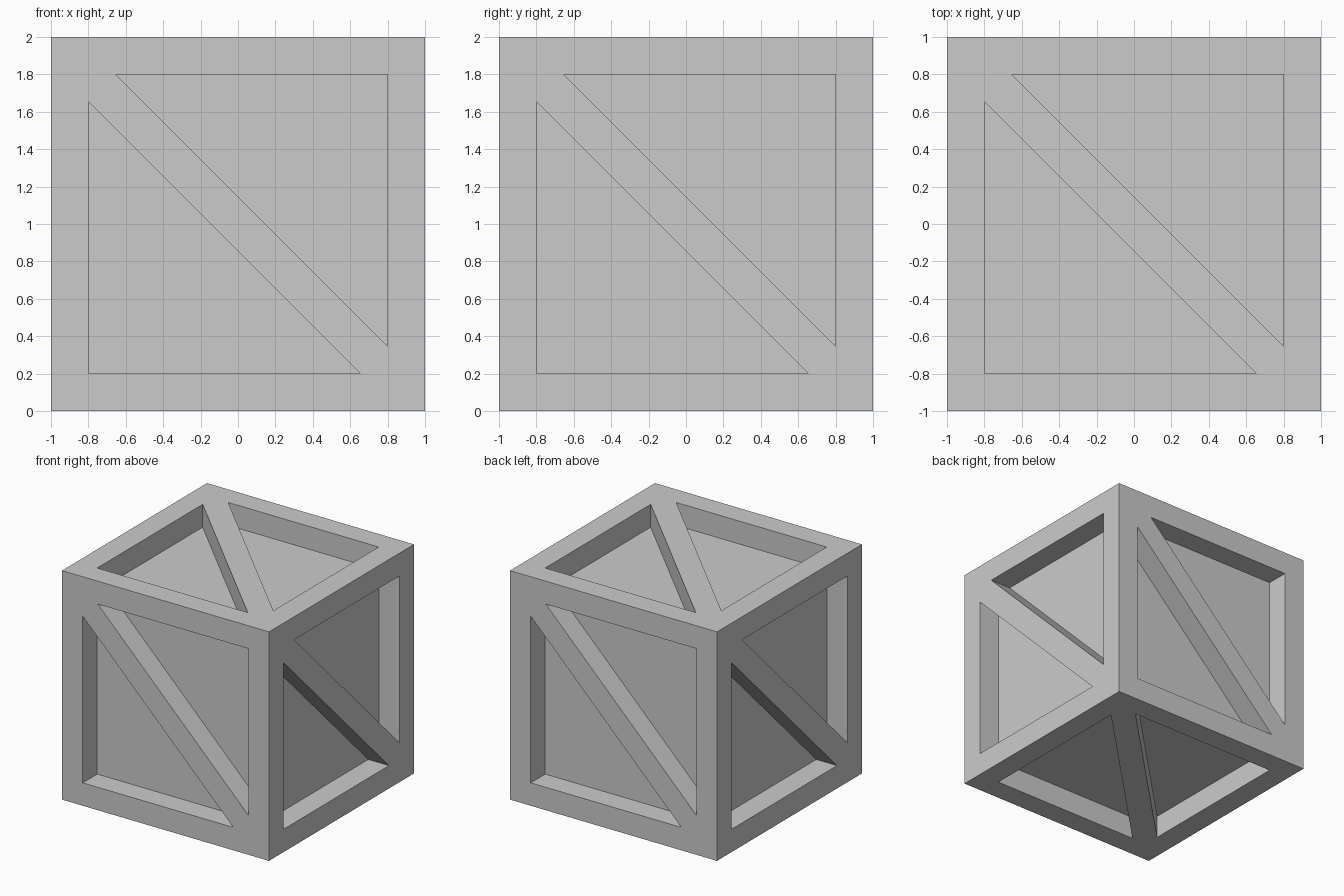
import bpy, bmesh
from math import radians
from mathutils import Matrix, Vector

if "Cube" in bpy.data.objects:
    bpy.data.objects.remove(bpy.data.objects["Cube"])

RIM, DEPTH, BRACE = 0.8, 0.2, 0.655   # inner rim, recess depth, where the brace meets the rim

bm = bmesh.new()


def add_half_side(m):
    """Half of one crate side: rim and half brace, recess walls, sunken panel."""
    def ring(pts, w):
        return [bm.verts.new(m @ Vector((u, v, w))) for u, v in pts]
    tri = [(-RIM, BRACE), (-RIM, -RIM), (BRACE, -RIM)]
    outer = ring([(-1, 1), (-1, -1), (1, -1)], 1)
    lip = ring(tri, 1)
    floor = ring(tri, 1 - DEPTH)
    for i in range(3):
        j = (i + 1) % 3
        bm.faces.new((outer[i], outer[j], lip[j], lip[i]))
        bm.faces.new((lip[i], lip[j], floor[j], floor[i]))
    bm.faces.new(floor)


# Top, bottom and the four upright sides, each with two triangular recesses
sides = [Matrix.Identity(4), Matrix.Rotation(radians(180), 4, 'X')]
sides += [Matrix.Rotation(radians(90 * k), 4, 'Z') @ Matrix.Rotation(radians(90), 4, 'X')
          for k in range(4)]
for side in sides:
    for turn in (0, 180):
        add_half_side(Matrix.Translation((0, 0, 1)) @ side
                      @ Matrix.Rotation(radians(turn), 4, 'Z'))

bmesh.ops.remove_doubles(bm, verts=bm.verts[:], dist=1e-4)
mesh = bpy.data.meshes.new("braced_crate")
bm.to_mesh(mesh)
bm.free()
bpy.context.collection.objects.link(bpy.data.objects.new("braced_crate", mesh))
